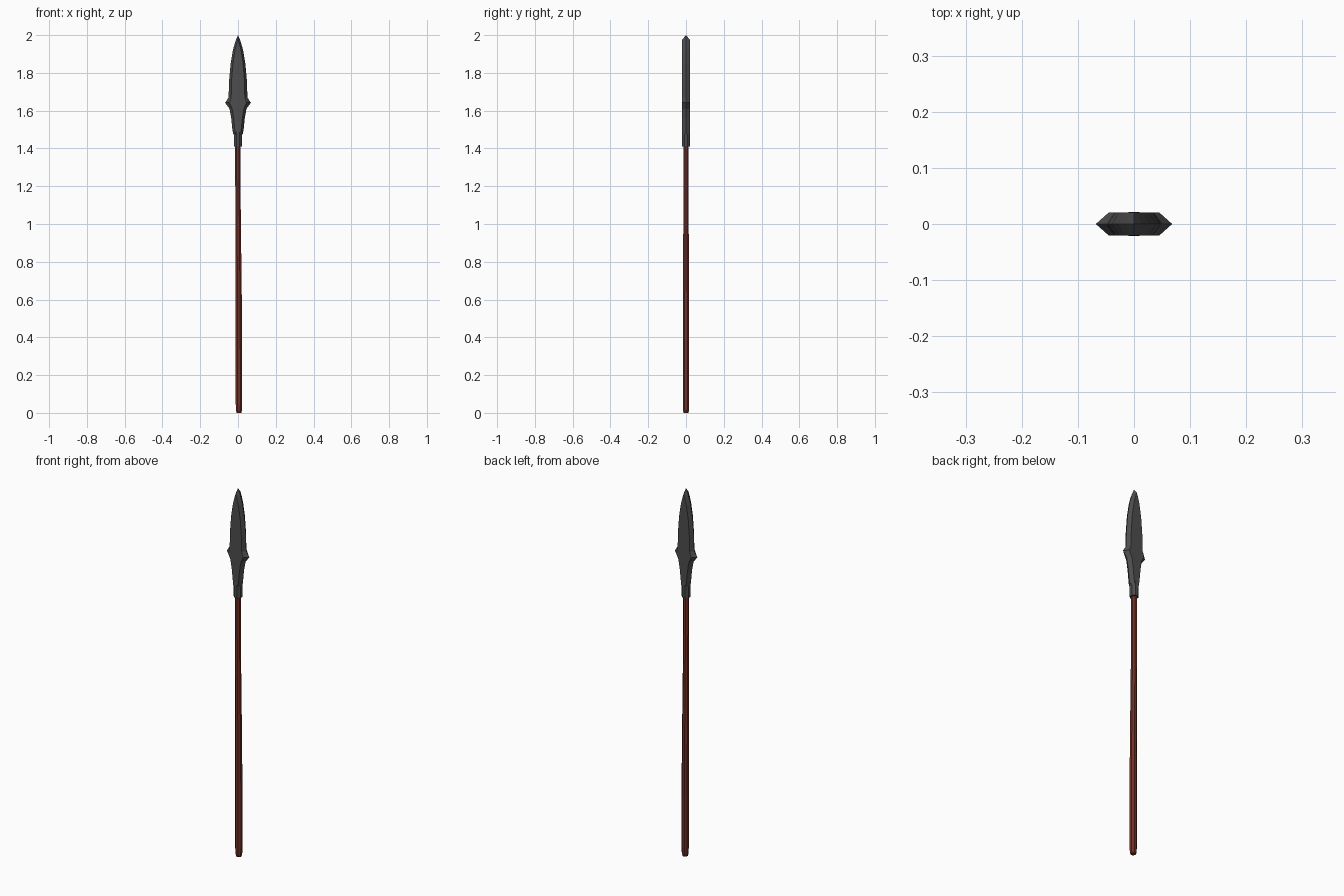
import bpy, bmesh, math

if "Cube" in bpy.data.objects:
    bpy.data.objects.remove(bpy.data.objects["Cube"])


def material(name, rgb):
    m = bpy.data.materials.new(name)
    m.diffuse_color = (*rgb, 1)
    m.use_nodes = True
    m.node_tree.nodes["Principled BSDF"].inputs["Base Color"].default_value = m.diffuse_color
    return m


def make_object(name, bm, mat):
    bmesh.ops.recalc_face_normals(bm, faces=bm.faces[:])
    me = bpy.data.meshes.new(name)
    bm.to_mesh(me)
    bm.free()
    me.materials.append(mat)
    ob = bpy.data.objects.new(name, me)
    bpy.context.collection.objects.link(ob)
    return ob


def tube(name, rings, sides, mat):
    """Loft round sections given as (centre x, z, radius)."""
    bm = bmesh.new()
    loops = []
    for cx, z, r in rings:
        angles = [2 * math.pi * (i + 0.5) / sides for i in range(sides)]
        loops.append([bm.verts.new((cx + r * math.cos(a), r * math.sin(a), z)) for a in angles])
    for a, b in zip(loops, loops[1:]):
        for i in range(sides):
            j = (i + 1) % sides
            bm.faces.new((a[i], a[j], b[j], b[i]))
    bm.faces.new(loops[0])
    bm.faces.new(loops[-1])
    return make_object(name, bm, mat)


iron = material("dark_iron", (0.075, 0.075, 0.075))
wood = material("red_wood", (0.17, 0.032, 0.02))

# Slightly bent, tapering wooden shaft with a chamfered butt
tube("shaft", [(0.005, 0.0, 0.013), (0.005, 0.012, 0.017), (0.005, 0.05, 0.0185),
               (0.005, 0.3, 0.0185), (0.004, 0.6, 0.0175), (0.001, 1.0, 0.0155),
               (-0.001, 1.25, 0.015), (-0.001, 1.45, 0.015)], 8, wood)

# Conical socket gripping the shaft
tube("socket", [(0, 1.41, 0.0215), (0, 1.482, 0.0235), (0, 1.50, 0.021)], 8, iron)

# Blade: sharp outer edge (z, half width) and flat inner panel (z, half width)
outer = [(1.475, 0.025), (1.50, 0.030), (1.56, 0.036), (1.61, 0.045), (1.642, 0.068),
         (1.67, 0.050), (1.76, 0.047), (1.85, 0.039), (1.92, 0.027), (1.97, 0.013), (2.0, 0.0)]
inner = [(1.475, 0.014), (1.50, 0.017), (1.56, 0.023), (1.61, 0.031), (1.642, 0.045),
         (1.67, 0.036), (1.76, 0.034), (1.85, 0.027), (1.92, 0.016), (1.955, 0.007), (1.975, 0.0)]
T = 0.0205
bm = bmesh.new()
rows = []
for (zo, wo), (zi, wi) in zip(outer, inner):
    pts = [(wo, 0, zo), (wi, T, zi), (-wi, T, zi), (-wo, 0, zo), (-wi, -T, zi), (wi, -T, zi)]
    rows.append([bm.verts.new(p) for p in pts])
for a, b in zip(rows, rows[1:]):
    for i in range(6):
        j = (i + 1) % 6
        bm.faces.new((a[i], a[j], b[j], b[i]))
bm.faces.new(rows[0])
bmesh.ops.remove_doubles(bm, verts=bm.verts[:], dist=0.0001)
make_object("spear_blade", bm, iron)
